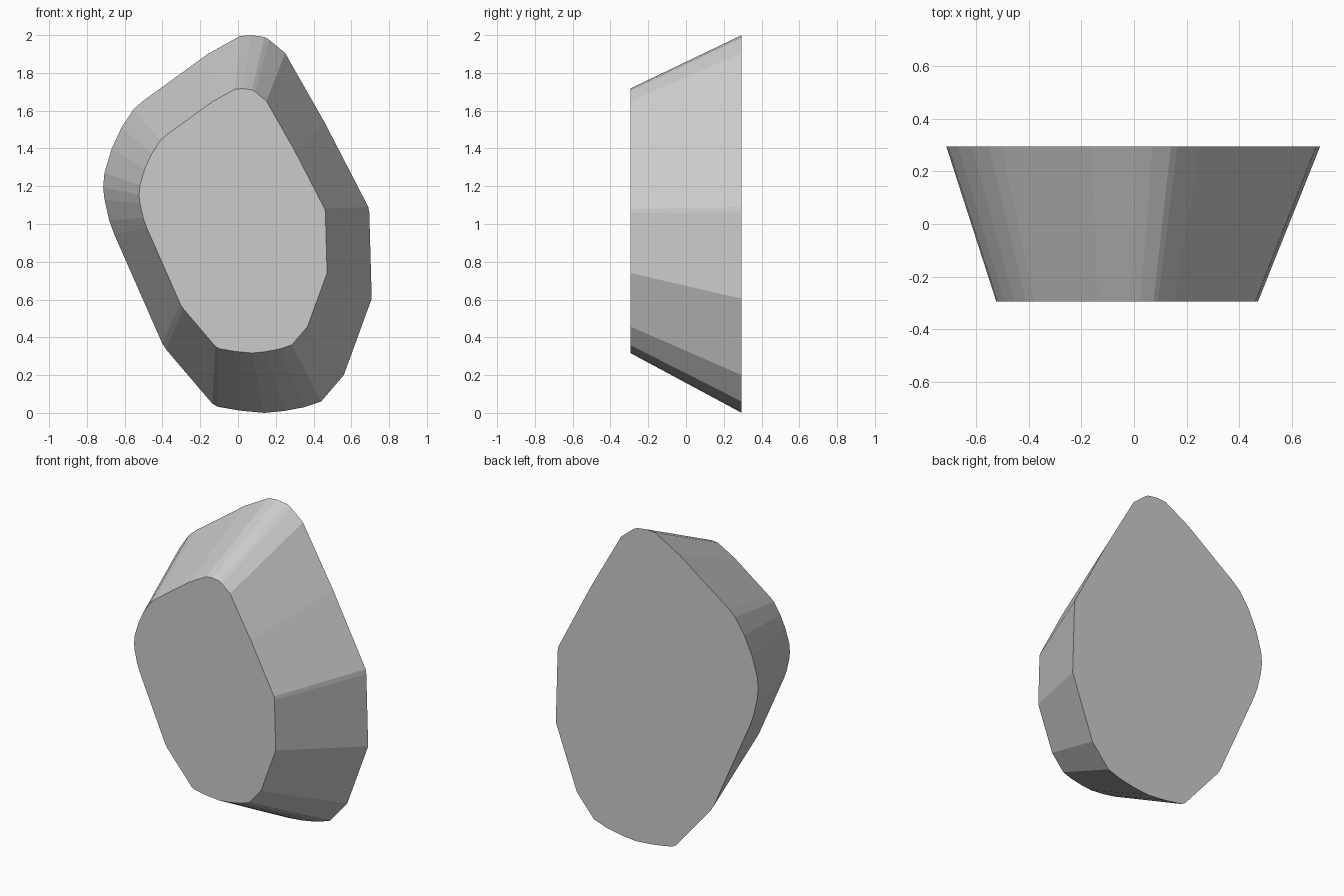
import bpy, bmesh

if "Cube" in bpy.data.objects:
    bpy.data.objects.remove(bpy.data.objects["Cube"])

# Back outline of the tapered stone (x, z), clockwise from the top
OUTLINE = [
    (0.01, 1.995), (0.07, 2.0), (0.14, 1.99), (0.165, 1.975), (0.25, 1.905),
    (0.275, 1.86), (0.46, 1.535), (0.69, 1.09), (0.695, 1.06), (0.708, 0.605),
    (0.56, 0.20), (0.44, 0.06), (0.35, 0.03), (0.245, 0.01), (0.14, 0.0),
    (0.01, 0.012), (-0.11, 0.033), (-0.137, 0.05), (-0.38, 0.335),
    (-0.402, 0.37), (-0.655, 0.945), (-0.682, 1.02), (-0.707, 1.13),
    (-0.714, 1.195), (-0.707, 1.27), (-0.67, 1.395), (-0.617, 1.51),
    (-0.553, 1.607), (-0.505, 1.65), (-0.16, 1.9),
]
HALF_DEPTH = 0.295
TAPER = 0.7                 # front face size relative to the back
CX, CZ = -0.08, 1.057       # point the outline shrinks towards

bm = bmesh.new()


def ring(y, scale):
    return [bm.verts.new((CX + (x - CX) * scale, y, CZ + (z - CZ) * scale))
            for x, z in OUTLINE]


# Large back face, small front face, and sloping facets between them
back = ring(HALF_DEPTH, 1.0)
front = ring(-HALF_DEPTH, TAPER)
bm.faces.new(back)
bm.faces.new(front)
n = len(OUTLINE)
for i in range(n):
    j = (i + 1) % n
    bm.faces.new((back[i], back[j], front[j], front[i]))
bmesh.ops.recalc_face_normals(bm, faces=bm.faces)

mesh = bpy.data.meshes.new("tapered_stone")
bm.to_mesh(mesh)
bm.free()

stone = bpy.data.objects.new("tapered_stone", mesh)
bpy.context.collection.objects.link(stone)

# Single plain grey
grey = bpy.data.materials.new("stone grey")
grey.diffuse_color = (0.6, 0.6, 0.6, 1)
grey.use_nodes = True
grey.node_tree.nodes["Principled BSDF"].inputs["Base Color"].default_value = grey.diffuse_color
mesh.materials.append(grey)
